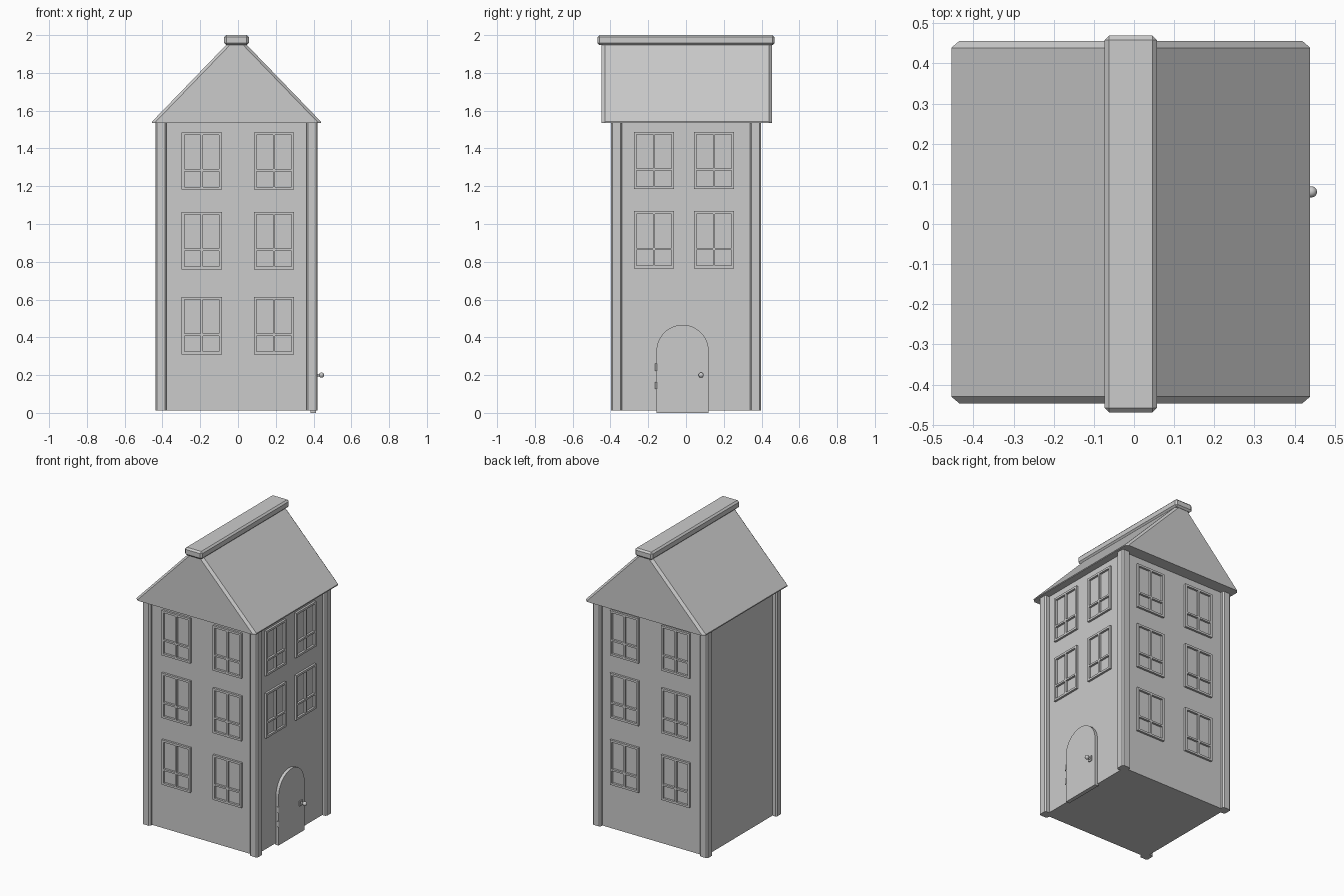
import bpy, bmesh, math
from mathutils import Matrix, Vector

cube = bpy.data.objects.get("Cube")
if cube:
    bpy.data.objects.remove(cube, do_unlink=True)

grey = bpy.data.materials.new("plain grey")
grey.use_nodes = True
colour = (0.6, 0.6, 0.6, 1)
grey.diffuse_color = colour
grey.node_tree.nodes["Principled BSDF"].inputs["Base Color"].default_value = colour

CX = -0.008           # house axis, shifted to balance the door knob
HX, HY = 0.4, 0.375   # half sizes of the walls
BASE, EAVES = 0.012, 1.538


def finish(name, bm):
    bmesh.ops.recalc_face_normals(bm, faces=bm.faces)
    mesh = bpy.data.meshes.new(name)
    bm.to_mesh(mesh)
    bm.free()
    mesh.materials.append(grey)
    obj = bpy.data.objects.new(name, mesh)
    bpy.context.collection.objects.link(obj)
    return obj


def add_box(bm, low, high):
    low, high = Vector(low), Vector(high)
    place = Matrix.Translation((low + high) / 2) @ Matrix.Diagonal((*(high - low), 1))
    return bmesh.ops.create_cube(bm, size=1, matrix=place)["verts"]


def box(name, low, high):
    bm = bmesh.new()
    add_box(bm, low, high)
    return finish(name, bm)


def chamfer(obj, width):
    mod = obj.modifiers.new("chamfer", "BEVEL")
    mod.width = width
    mod.segments = 1


def prism(name, outline, place):
    """Extrude an outline of (point, point) pairs, given by place(a, b, end)."""
    bm = bmesh.new()
    rings = [[bm.verts.new(place(a, b, end)) for a, b in outline] for end in (0, 1)]
    for ring in rings:
        bm.faces.new(ring)
    n = len(outline)
    for i in range(n):
        j = (i + 1) % n
        bm.faces.new((rings[0][i], rings[0][j], rings[1][j], rings[1][i]))
    return finish(name, bm)


# Walls
box("walls", (CX - HX, -HY, BASE), (CX + HX, HY, EAVES))

# Corner posts with chamfered upright edges
for sx, side in ((-1, "right"), (1, "left")):
    for sy, end in ((-1, "front"), (1, "back")):
        x, y, h, c = CX + sx * 0.4, sy * 0.368, 0.03, 0.009
        outline = [(x + p * a, y + q * b) for p, q, a, b in (
            (1, 1, h, h - c), (1, 1, h - c, h), (-1, 1, h - c, h), (-1, 1, h, h - c),
            (-1, -1, h, h - c), (-1, -1, h - c, h), (1, -1, h - c, h), (1, -1, h, h - c))]
        prism(f"{end}_{side}_post", outline,
              lambda a, b, e: (a, b, EAVES if e else BASE))

# Roof: slopes whose gable ends taper inward along the edges
def roof_section(bm, y, inset):
    points = ((-0.447 + inset, EAVES - 0.003), (0.447 - inset, EAVES - 0.003),
              (0.447 - inset, EAVES + 0.004), (0.045 - inset, 1.958),
              (-0.045 + inset, 1.958), (-0.447 + inset, EAVES + 0.004))
    return [bm.verts.new((CX + x, y, z)) for x, z in points]


bm = bmesh.new()
rings = [roof_section(bm, y, inset) for y, inset in
         ((-0.447, 0.02), (-0.43, 0), (0.439, 0), (0.456, 0.02))]
bm.faces.new(rings[0])
bm.faces.new(rings[-1])
for a, b in zip(rings, rings[1:]):
    for i in range(len(a)):
        j = (i + 1) % len(a)
        bm.faces.new((a[i], a[j], b[j], b[i]))
finish("roof", bm)

# Ridge cap
cap = box("ridge_cap", (CX - 0.065, -0.469, 1.947), (CX + 0.065, 0.469, 2.0))
chamfer(cap, 0.011)


# Windows: raised frame with a mullion and a low crossbar
def window(name, place, across, bottom, width=0.212, height=0.303):
    bm = bmesh.new()
    w, t, bar, deep = width / 2, 0.014, 0.006, 0.014
    mid = 0.103
    for low_a, high_a, low_z, high_z in (
            (-w, -w + t, 0, height), (w - t, w, 0, height),
            (-w + t, w - t, 0, t), (-w + t, w - t, height - t, height),
            (-bar, bar, t, height - t),
            (-w + t, -bar, mid - bar, mid + bar), (bar, w - t, mid - bar, mid + bar)):
        add_box(bm, (across + low_a, -0.005, bottom + low_z),
                (across + high_a, deep, bottom + high_z))
    for v in bm.verts:
        v.co = place(*v.co)
    finish(name, bm)


FACES = {
    "front": (lambda a, d, z: (a, -HY - d, z), (-0.192, 0.19), (0.31, 0.76, 1.182)),
    "back": (lambda a, d, z: (a, HY + d, z), (-0.192, 0.19), (0.31, 0.76, 1.182)),
    "left": (lambda a, d, z: (CX + HX + d, a, z), (-0.17, 0.148), (0.765, 1.185)),
}
for side, (place, columns, floors) in FACES.items():
    for c, across in enumerate(columns, 1):
        for f, bottom in enumerate(floors, 1):
            window(f"{side}_window_{f}_{c}", place, across, bottom)

# Arched door
radius, door_y, spring = 0.138, -0.018, 0.328
arch = [(door_y - radius, 0), (door_y + radius, 0)]
arch += [(door_y + radius * math.cos(t * math.pi / 24),
          spring + radius * math.sin(t * math.pi / 24)) for t in range(25)]
prism("door", arch, lambda a, b, e: (0.412 if e else 0.385, a, b))

# Hinges
for label, z in (("lower", 0.145), ("upper", 0.242)):
    bm = bmesh.new()
    bmesh.ops.create_cone(bm, cap_ends=True, segments=12, radius1=0.006, radius2=0.006,
                          depth=0.038, matrix=Matrix.Translation((0.41, -0.158, z)))
    finish(f"{label}_hinge", bm)

# Knob with backplate and stem
box("knob_plate", (0.405, 0.063, 0.182), (0.418, 0.091, 0.216))
bm = bmesh.new()
bmesh.ops.create_cone(bm, cap_ends=True, segments=12, radius1=0.007, radius2=0.007, depth=0.03,
                      matrix=Matrix.Translation((0.428, 0.078, 0.2)) @ Matrix.Rotation(math.pi / 2, 4, "Y"))
finish("knob_stem", bm)
bm = bmesh.new()
bmesh.ops.create_uvsphere(bm, u_segments=16, v_segments=10, radius=0.014,
                          matrix=Matrix.Translation((0.442, 0.08, 0.2)))
for face in bm.faces:
    face.smooth = True
finish("knob", bm)
